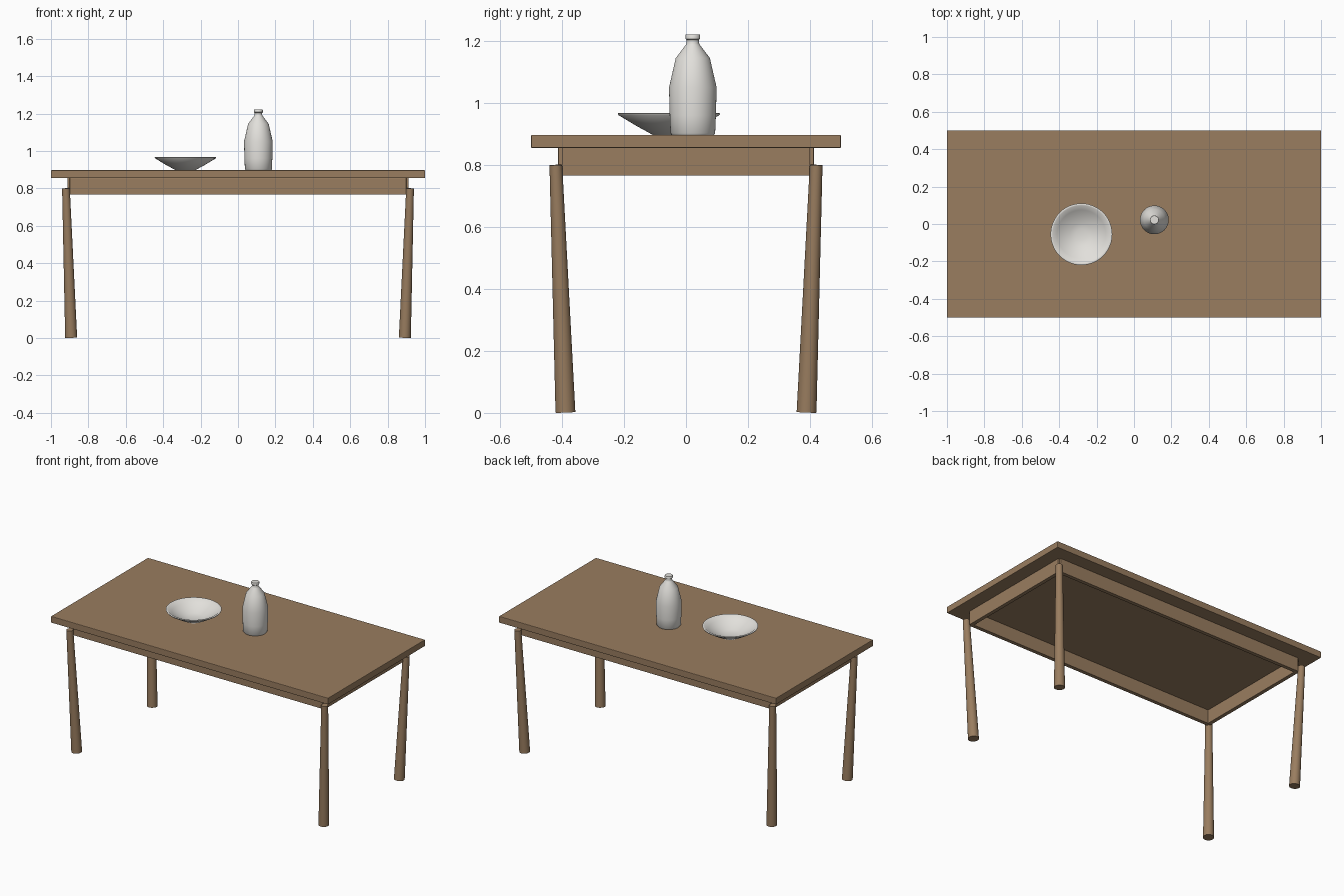
import bpy, bmesh, math
from mathutils import Vector, Matrix

if "Cube" in bpy.data.objects:
    bpy.data.objects.remove(bpy.data.objects["Cube"])


def material(name, rgb):
    m = bpy.data.materials.new(name)
    m.diffuse_color = (*rgb, 1)
    m.use_nodes = True
    m.node_tree.nodes["Principled BSDF"].inputs["Base Color"].default_value = m.diffuse_color
    return m


WOOD = material("warm_wood", (0.32, 0.205, 0.115))
CERAMIC = material("off_white_ceramic", (0.76, 0.745, 0.71))


def make_object(name, bm, mat, smooth=None):
    bmesh.ops.recalc_face_normals(bm, faces=bm.faces)
    mesh = bpy.data.meshes.new(name)
    bm.to_mesh(mesh)
    bm.free()
    mesh.materials.append(mat)
    ob = bpy.data.objects.new(name, mesh)
    bpy.context.collection.objects.link(ob)
    if smooth:
        bpy.ops.object.select_all(action='DESELECT')
        ob.select_set(True)
        bpy.context.view_layer.objects.active = ob
        bpy.ops.object.shade_smooth_by_angle(angle=math.radians(smooth))
    return ob


def board(name, size, centre, bevel):
    bm = bmesh.new()
    bmesh.ops.create_cube(bm, size=1)
    bmesh.ops.scale(bm, vec=size, verts=bm.verts)
    bmesh.ops.translate(bm, vec=centre, verts=bm.verts)
    bmesh.ops.bevel(bm, geom=bm.edges[:], offset=bevel, segments=2,
                    profile=0.5, affect='EDGES')
    return make_object(name, bm, WOOD)


def leg(name, bottom, top, r_bottom, r_top):
    axis = Vector(top) - Vector(bottom)
    bm = bmesh.new()
    bmesh.ops.create_cone(bm, cap_ends=True, segments=32, radius1=r_bottom,
                          radius2=r_top, depth=axis.length)
    turn = Vector((0, 0, 1)).rotation_difference(axis).to_matrix().to_4x4()
    place = Matrix.Translation((Vector(bottom) + Vector(top)) / 2)
    bmesh.ops.transform(bm, matrix=place @ turn, verts=bm.verts)
    return make_object(name, bm, WOOD, 30)


def lathe(name, profile, x, y, mat, smooth):
    bm = bmesh.new()
    verts = [bm.verts.new((r, 0, z)) for r, z in profile]
    edges = [bm.edges.new(p) for p in zip(verts, verts[1:])]
    bmesh.ops.spin(bm, geom=verts + edges, cent=(0, 0, 0), axis=(0, 0, 1),
                   angle=math.tau, steps=48)
    bmesh.ops.remove_doubles(bm, verts=bm.verts, dist=1e-5)
    bmesh.ops.translate(bm, vec=(x, y, 0), verts=bm.verts)
    return make_object(name, bm, mat, smooth)


TOP = 0.897

# Table top
board("table_top", (2, 1, 0.042), (0, 0, TOP - 0.021), 0.003)

# Apron boards under the top
for side, s in (("front", -1), ("back", 1)):
    board(side + "_apron", (1.8, 0.025, 0.09), (0, s * 0.4, 0.811), 0.002)
for side, s in (("left", -1), ("right", 1)):
    board(side + "_apron", (0.025, 0.8, 0.09), (s * 0.9, 0, 0.811), 0.002)

# Tapered legs leaning outwards at the top
for fb, sy in (("front", -1), ("back", 1)):
    for lr, sx in (("left", -1), ("right", 1)):
        leg(f"{fb}_{lr}_leg", (sx * 0.892, sy * 0.389, 0.002),
            (sx * 0.92, sy * 0.42, 0.8), 0.032, 0.0205)

# Bottle
lathe("bottle", [(0, TOP), (0.068, TOP), (0.072, 0.902), (0.0745, 0.96),
                 (0.0768, 1.05), (0.055, 1.145), (0.0225, 1.188),
                 (0.0205, 1.192), (0.0205, 1.204), (0.0238, 1.207),
                 (0.0238, 1.219), (0.0225, 1.221), (0, 1.221)],
      0.109, 0.022, CERAMIC, 40)

# Shallow bowl with a thin wall
lathe("bowl", [(0, TOP), (0.052, TOP), (0.105, 0.926), (0.163, 0.961),
               (0.165, 0.966), (0.162, 0.968), (0.154, 0.967),
               (0.13, 0.948), (0.1, 0.931), (0.06, 0.912), (0.03, 0.906),
               (0, 0.905)],
      -0.281, -0.055, CERAMIC, 45)
